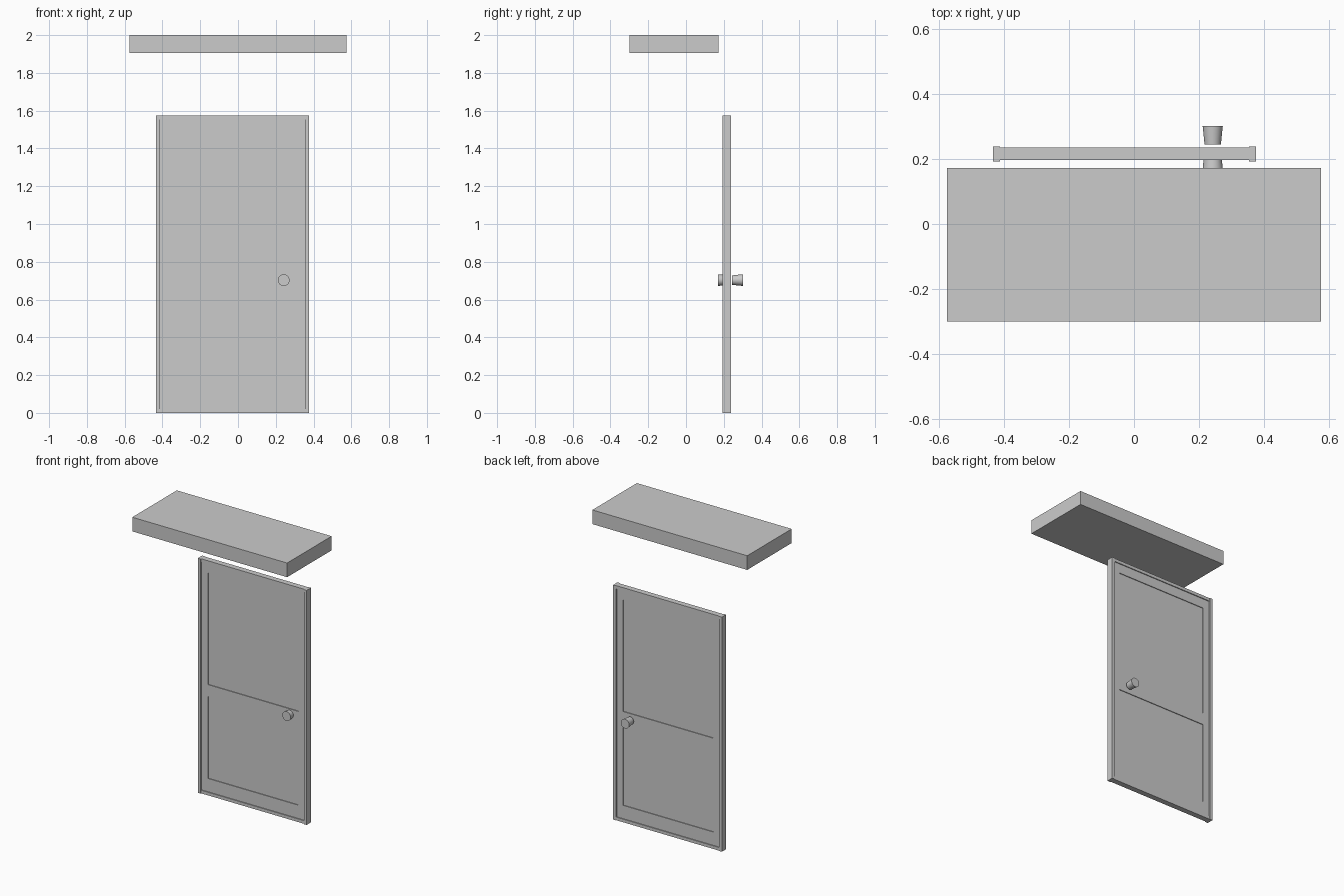
import bpy
import math

cube = bpy.data.objects.get("Cube")
if cube:
    bpy.data.objects.remove(cube, do_unlink=True)

# Single plain grey material
grey = bpy.data.materials.new("plain_grey")
grey.use_nodes = True
color = (0.6, 0.6, 0.6, 1)
grey.diffuse_color = color
grey.node_tree.nodes["Principled BSDF"].inputs["Base Color"].default_value = color


def box(name, x, y, z):
    """Axis-aligned box from (min, max) ranges."""
    bpy.ops.mesh.primitive_cube_add(
        size=1, location=[(a + b) / 2 for a, b in (x, y, z)])
    ob = bpy.context.object
    ob.name = name
    ob.scale = [b - a for a, b in (x, y, z)]
    bpy.ops.object.transform_apply(location=False, rotation=False, scale=True)
    ob.data.materials.append(grey)
    return ob


# Overhead canopy slab
box("canopy", (-0.575, 0.575), (-0.30, 0.172), (1.905, 2.0))

# Door frame: deep side posts, slightly thinner header and sill
left, right, height, trim = -0.433, 0.375, 1.575, 0.021
inner_l, inner_r = left + trim, right - trim
post_y, header_y = (0.192, 0.238), (0.197, 0.235)
box("frame_right_post", (left, inner_l), post_y, (0, height))
box("frame_left_post", (inner_r, right), post_y, (0, height))
box("frame_header", (inner_l, inner_r), header_y, (height - trim, height))
box("frame_sill", (inner_l, inner_r), header_y, (0, trim))

# Door leaf: thin panels between raised stiles and rails
leaf_y, panel_y = (0.203, 0.229), (0.208, 0.224)
stile = 0.047
panel_l, panel_r = inner_l + stile, inner_r - stile
low, high = trim, height - trim
box("right_stile", (inner_l, panel_l), leaf_y, (low, high))
box("left_stile", (panel_r, inner_r), leaf_y, (low, high))
rails = {"bottom_rail": (low, 0.11), "middle_rail": (0.66, 0.74),
         "top_rail": (1.49, high)}
for name, z in rails.items():
    box(name, (panel_l, panel_r), leaf_y, z)
box("lower_panel", (panel_l, panel_r), panel_y, (0.11, 0.66))
box("upper_panel", (panel_l, panel_r), panel_y, (0.74, 1.49))

# Tapered knobs, wide end facing outward on each side
for name, y, turn in (("front_knob", 0.198, 1), ("back_knob", 0.273, -1)):
    bpy.ops.mesh.primitive_cone_add(
        vertices=32, radius1=0.025, radius2=0.031, depth=0.058,
        location=(0.242, y, 0.703), rotation=(turn * math.pi / 2, 0, 0))
    knob = bpy.context.object
    knob.name = name
    knob.data.materials.append(grey)
    bpy.ops.object.shade_smooth_by_angle(angle=math.radians(40))
